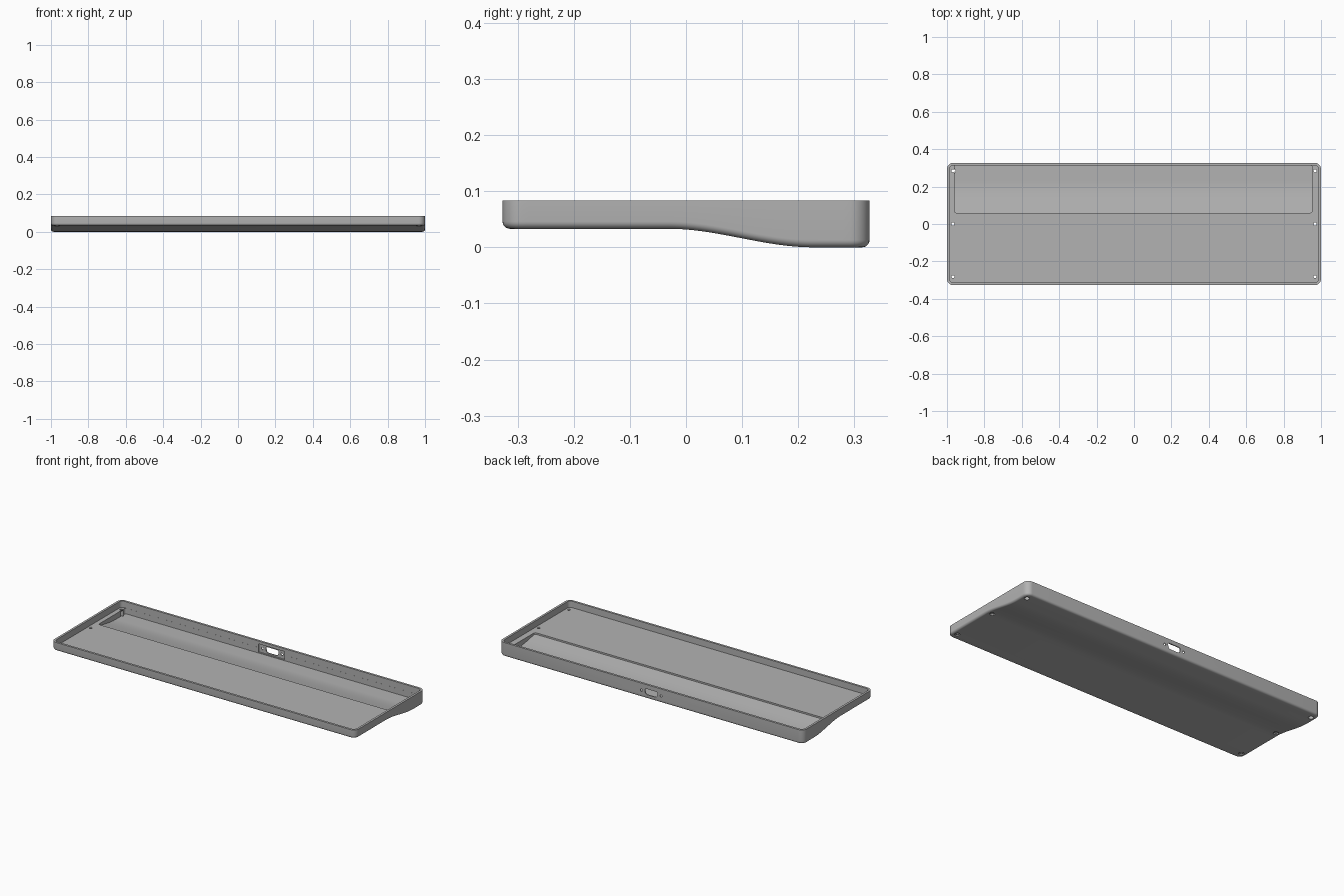
import bpy, bmesh
from math import sin, cos, pi, radians
from mathutils import Matrix

default = bpy.data.objects.get("Cube")
if default:
    bpy.data.objects.remove(default)

HALF_X, HALF_Y, TOP = 1.0, 0.327, 0.083
WALL, FLOOR, SKIN = 0.013, 0.045, 0.012

grey = bpy.data.materials.new("case grey")
grey.use_nodes = True
colour = (0.45, 0.45, 0.45, 1)
grey.diffuse_color = colour
grey.node_tree.nodes["Principled BSDF"].inputs["Base Color"].default_value = colour


def underside(y):
    """Height of the S-curved underside: raised at the front, low at the back."""
    t = min(max((y + 0.03) / 0.255, 0), 1)
    return 0.033 * (1 - t * t * (3 - 2 * t))


def make_object(name, bm):
    bmesh.ops.recalc_face_normals(bm, faces=bm.faces)
    mesh = bpy.data.meshes.new(name)
    bm.to_mesh(mesh)
    bm.free()
    obj = bpy.data.objects.new(name, mesh)
    mesh.materials.append(grey)
    bpy.context.collection.objects.link(obj)
    return obj


def half_outline(hx, y0, y1, r, steps=48, arc=8):
    """Right half of a rounded rectangle, from front to back."""
    angles = [pi / 2 * i / arc for i in range(arc + 1)]
    front = [(hx - r + r * sin(a), y0 + r - r * cos(a)) for a in angles]
    back = [(hx - r + r * cos(a), y1 - r + r * sin(a)) for a in angles]
    a, b = y0 + r, y1 - r
    side = [(hx, a + (b - a) * i / steps) for i in range(1, steps)]
    return front + side + back


def tray_solid(name, hx, y0, y1, r, base, top, fillet=0.0, shift=0.0):
    """Rounded block whose bottom follows base(y), with a filleted lower edge."""
    bm = bmesh.new()
    rings = []
    levels = [pi / 2 * i / 6 for i in range(7)] if fillet else [pi / 2]
    for a in levels + [None]:
        d = 0 if a is None else fillet * (1 - sin(a))
        ring = []
        for x, y in half_outline(hx - d, y0 + d, y1 - d, r - d):
            z = top if a is None else base(y) + fillet * (1 - cos(a))
            ring.append((bm.verts.new((shift + x, y, z)), bm.verts.new((shift - x, y, z))))
        rings.append(ring)
    for ring in (rings[0], rings[-1]):
        for p, q in zip(ring, ring[1:]):
            bm.faces.new((p[0], q[0], q[1], p[1]))
    for low, high in zip(rings, rings[1:]):
        loop_low = [p[0] for p in low] + [p[1] for p in reversed(low)]
        loop_high = [p[0] for p in high] + [p[1] for p in reversed(high)]
        for i in range(len(loop_low)):
            bm.faces.new((loop_low[i - 1], loop_low[i], loop_high[i], loop_high[i - 1]))
    return make_object(name, bm)


def cylinder(name, r, centre, depth, along_y=False):
    bm = bmesh.new()
    turn = Matrix.Rotation(pi / 2, 4, "X") if along_y else Matrix()
    bmesh.ops.create_cone(bm, cap_ends=True, segments=24, radius1=r, radius2=r,
                          depth=depth, matrix=Matrix.Translation(centre) @ turn)
    return make_object(name, bm)


def prism_y(name, outline, y0, y1, bevel=0.0):
    """Extrude an x-z outline along y, rounding its long edges."""
    bm = bmesh.new()
    face = bm.faces.new([bm.verts.new((x, y0, z)) for x, z in outline])
    new = bmesh.ops.extrude_face_region(bm, geom=[face])["geom"]
    bmesh.ops.translate(bm, vec=(0, y1 - y0, 0),
                        verts=[v for v in new if isinstance(v, bmesh.types.BMVert)])
    if bevel:
        long_edges = [e for e in bm.edges if abs(e.verts[0].co.y - e.verts[1].co.y) > 0.001]
        bmesh.ops.bevel(bm, geom=long_edges, offset=bevel, segments=4, profile=0.5,
                        affect="EDGES")
    return make_object(name, bm)


# Outer body
case = tray_solid("keyboard_case", HALF_X, -HALF_Y, HALF_Y, 0.034, underside, TOP, 0.013)

# Main cavity, and the deeper recess along the back
inner_y = HALF_Y - WALL
cutters = [
    tray_solid("cavity_cutter", HALF_X - WALL, -inner_y, inner_y, 0.021,
               lambda y: FLOOR, TOP + 0.05),
    tray_solid("recess_cutter", 0.956, 0.06, inner_y - 0.0004, 0.01,
               lambda y: underside(y) + SKIN, FLOOR + 0.02, shift=-0.004),
]

# Connector pocket, opening and its two fixing holes in the back wall
mid = 0.041
pocket = [(-0.086, mid - 0.025), (0.086, mid - 0.025), (0.086, mid + 0.025), (-0.086, mid + 0.025)]
opening = [(-0.037, mid - 0.017), (0.037, mid - 0.017), (0.044, mid + 0.017), (-0.044, mid + 0.017)]
cutters.append(prism_y("pocket_cutter", pocket, inner_y - 0.02, inner_y + 0.007))
cutters.append(prism_y("opening_cutter", opening, inner_y - 0.03, HALF_Y + 0.02, 0.011))
for side in (-1, 1):
    cutters.append(cylinder("fixing_cutter", 0.007, (side * 0.064, HALF_Y, mid), 0.06, True))

# Screw holes, counterbored from below
for side in (-1, 1):
    for y in (-0.282, 0.0, 0.284):
        cutters.append(cylinder("screw_cutter", 0.008, (side * 0.968, y, 0.03), 0.1))
        cutters.append(cylinder("counterbore_cutter", 0.0145, (side * 0.968, y, 0.009), 0.06))

# Cut everything out of the body
bpy.context.view_layer.objects.active = case
for cutter in cutters:
    cutter.hide_render = True
    cut = case.modifiers.new(cutter.name, "BOOLEAN")
    cut.operation = "DIFFERENCE"
    cut.solver = "EXACT"
    cut.object = cutter
    bpy.ops.object.modifier_apply(modifier=cut.name)
    bpy.data.objects.remove(cutter)

bpy.ops.object.select_all(action="DESELECT")
case.select_set(True)
bpy.ops.object.shade_smooth_by_angle(angle=radians(30))
